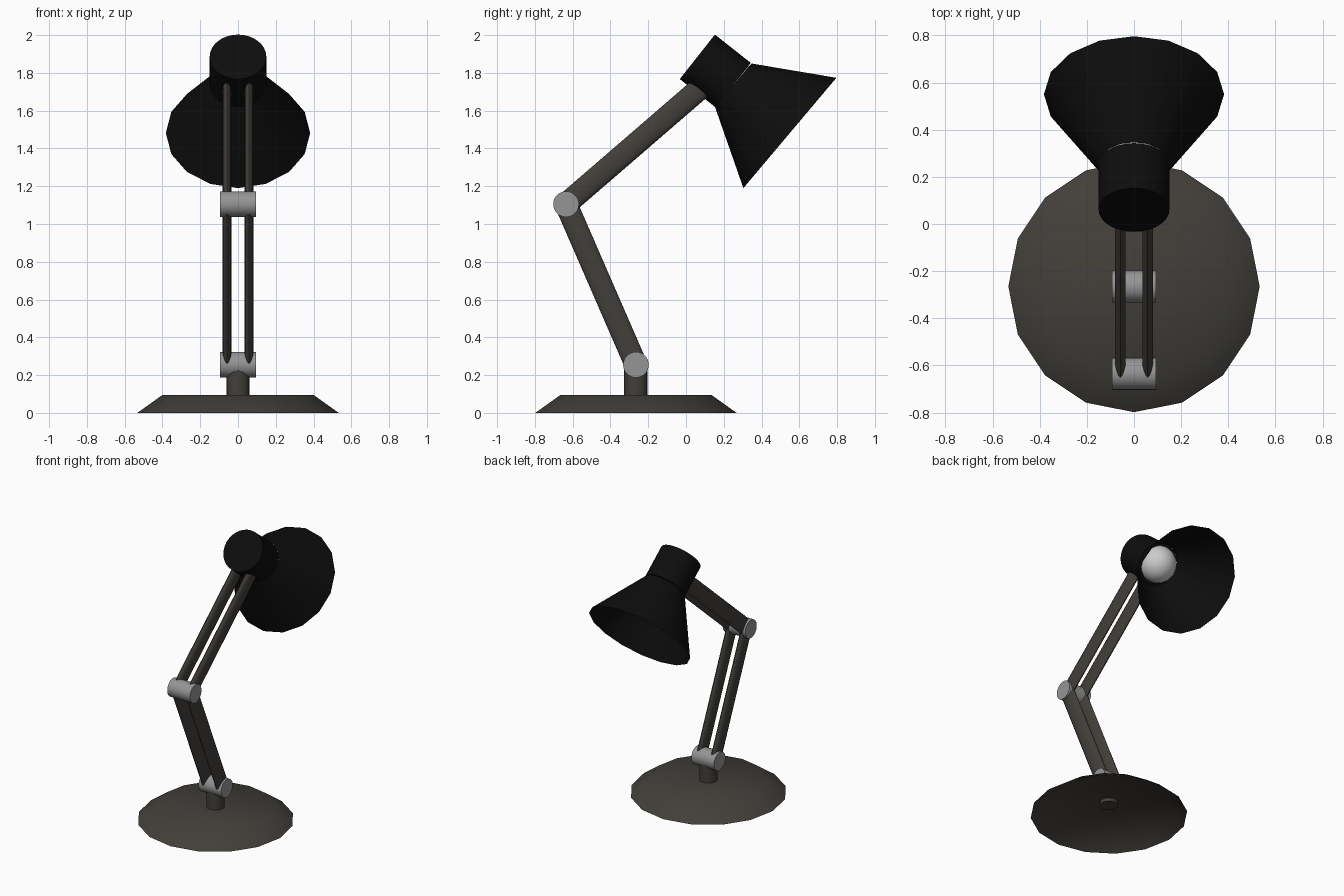
import bpy, bmesh, math
from mathutils import Vector, Matrix

if "Cube" in bpy.data.objects:
    bpy.data.objects.remove(bpy.data.objects["Cube"])


def material(name, rgb):
    m = bpy.data.materials.new(name)
    m.diffuse_color = (*rgb, 1)
    m.use_nodes = True
    m.node_tree.nodes["Principled BSDF"].inputs["Base Color"].default_value = m.diffuse_color
    return m


METAL = material("dark_metal", (0.055, 0.05, 0.043))
BLACK = material("black", (0.004, 0.004, 0.004))
STEEL = material("steel", (0.3, 0.3, 0.3))
WHITE = material("white", (0.8, 0.8, 0.8))


def finish(name, bm, mat, angle=40):
    bmesh.ops.recalc_face_normals(bm, faces=bm.faces)
    me = bpy.data.meshes.new(name)
    bm.to_mesh(me)
    bm.free()
    ob = bpy.data.objects.new(name, me)
    bpy.context.collection.objects.link(ob)
    me.materials.append(mat)
    bpy.ops.object.select_all(action='DESELECT')
    ob.select_set(True)
    bpy.context.view_layer.objects.active = ob
    bpy.ops.object.shade_smooth_by_angle(angle=math.radians(angle))
    return ob


def tube(name, a, b, r1, r2, mat, sides=16, caps=True, squash=1.0):
    """Cone or cylinder from a to b in a plane of constant x; squash scales its x width."""
    a, b = Vector(a), Vector(b)
    d = b - a
    turn = Matrix.Rotation(-math.atan2(d.y, d.z), 4, 'X')
    bm = bmesh.new()
    bmesh.ops.create_cone(bm, cap_ends=caps, segments=sides, radius1=r1,
                          radius2=r2, depth=d.length)
    bm.transform(Matrix.Translation((a + b) / 2) @ turn
                 @ Matrix.Diagonal((squash, 1, 1, 1)))
    return finish(name, bm, mat)


def pivot(name, centre):
    """Short cylinder lying along x."""
    bm = bmesh.new()
    bmesh.ops.create_cone(bm, cap_ends=True, segments=32, radius1=0.068,
                          radius2=0.068, depth=0.188)
    bm.transform(Matrix.Translation(centre) @ Matrix.Rotation(math.pi / 2, 4, 'Y'))
    return finish(name, bm, STEEL)


# Base: a shallow dish, open underneath
bm = bmesh.new()
bmesh.ops.create_cone(bm, cap_ends=True, segments=16, radius1=0.533,
                      radius2=0.40, depth=0.095)
bottom = [f for f in bm.faces if f.calc_center_median().z < -0.04]
bmesh.ops.delete(bm, geom=bottom, context='FACES_ONLY')
bm.transform(Matrix.Translation((0, -0.265, 0.0475)))
finish("base", bm, METAL)

# Post and the two pivots
tube("post", (0, -0.265, 0.07), (0, -0.265, 0.255), 0.062, 0.062, METAL)
LOW, ELBOW, HEAD = (-0.265, 0.255), (-0.635, 1.105), (0.085, 1.727)
pivot("base_pivot", (0, *LOW))
pivot("elbow_pivot", (0, *ELBOW))

# Twin flattened bars for each arm
for side, x in (("left", -0.058), ("right", 0.058)):
    tube("lower_arm_" + side, (x, *LOW), (x, *ELBOW), 0.06, 0.06, METAL, squash=0.38)
    tube("upper_arm_" + side, (x, *ELBOW), (x, *HEAD), 0.06, 0.06, METAL, squash=0.38)

# Lamp head: closed socket, open flared shade
END, NECK, RIM = (0, 0.06, 1.885), (0, 0.25, 1.735), (0, 0.55, 1.482)
tube("socket", END, NECK, 0.15, 0.15, BLACK, sides=32)
tube("shade", NECK, RIM, 0.15, 0.382, BLACK, caps=False)

# Bulb
bm = bmesh.new()
bmesh.ops.create_uvsphere(bm, u_segments=16, v_segments=12, radius=0.13)
bm.transform(Matrix.Translation(NECK))
finish("bulb", bm, WHITE)
